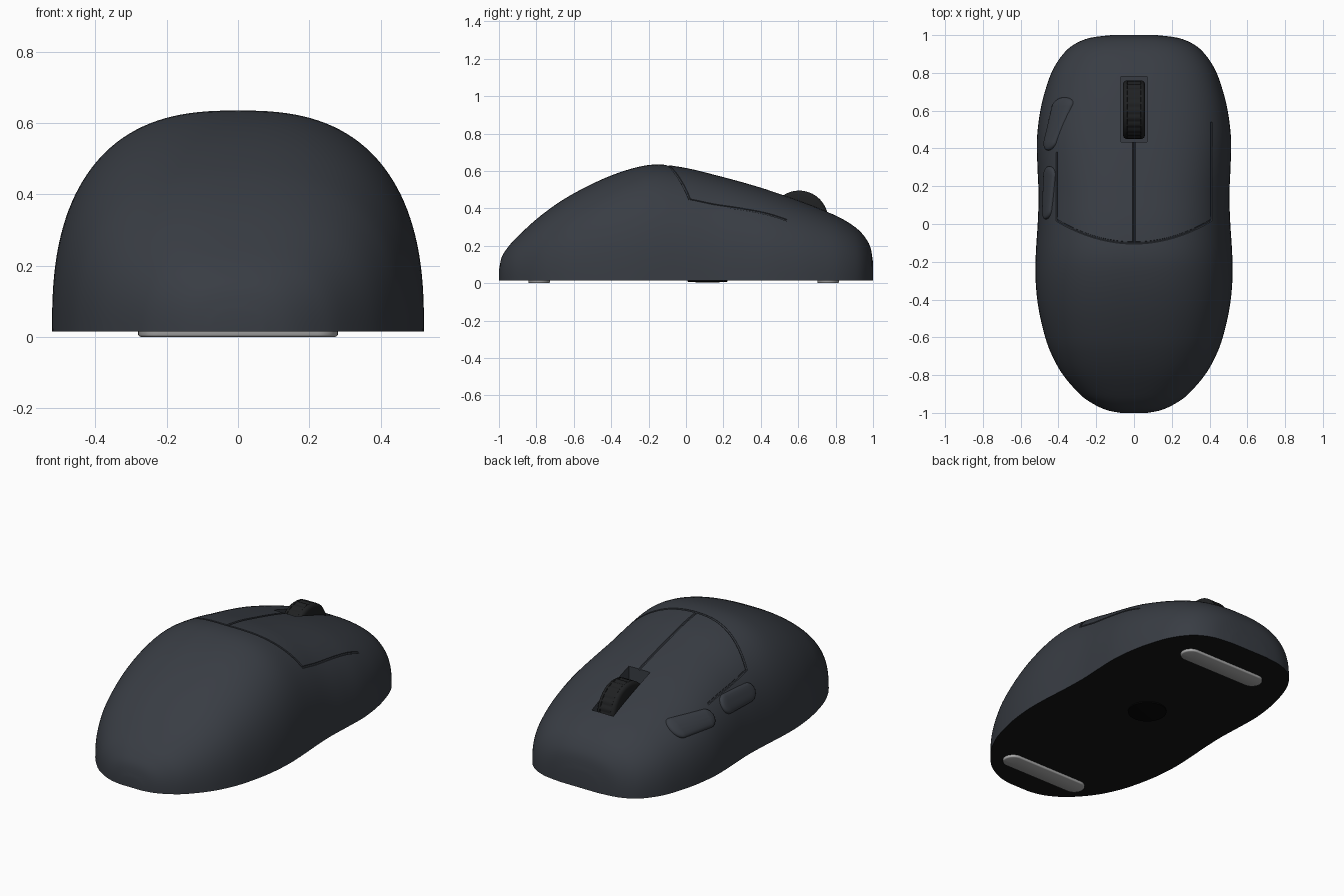
import bpy, bmesh, math
from mathutils import Vector

if "Cube" in bpy.data.objects:
    bpy.data.objects.remove(bpy.data.objects["Cube"])

BASE = 0.015          # underside height
POWER = 2.6           # superellipse power of the cross-section


def material(name, r, g, b):
    m = bpy.data.materials.new(name)
    m.diffuse_color = (r, g, b, 1)
    m.use_nodes = True
    m.node_tree.nodes["Principled BSDF"].inputs["Base Color"].default_value = m.diffuse_color
    return m


SHELL = material("shell_grey", 0.04, 0.046, 0.057)
BLACK = material("base_black", 0.007, 0.0075, 0.008)
RUBBER = material("wheel_rubber", 0.014, 0.015, 0.016)
GLIDE = material("glide_grey", 0.40, 0.40, 0.40)


def finish(name, bm, *mats):
    bmesh.ops.recalc_face_normals(bm, faces=bm.faces)
    me = bpy.data.meshes.new(name)
    bm.to_mesh(me)
    bm.free()
    for m in mats:
        me.materials.append(m)
    ob = bpy.data.objects.new(name, me)
    bpy.context.collection.objects.link(ob)
    return ob


def activate(ob):
    bpy.ops.object.select_all(action='DESELECT')
    ob.select_set(True)
    bpy.context.view_layer.objects.active = ob


def smooth(ob, angle=35):
    activate(ob)
    bpy.ops.object.shade_smooth_by_angle(angle=math.radians(angle))


def loft(rings, cap=True, last_mat=0):
    """Skin a list of closed rings; the closing strip can take another material."""
    bm = bmesh.new()
    vs = [[bm.verts.new(p) for p in ring] for ring in rings]
    n = len(vs[0])
    for a, b in zip(vs, vs[1:]):
        for j in range(n):
            k = (j + 1) % n
            f = bm.faces.new((a[j], a[k], b[k], b[j]))
            if j == n - 1:
                f.material_index = last_mat
    if cap:
        bm.faces.new(vs[0])
        bm.faces.new(vs[-1])
    return bm


# Body stations: y, half width, top height
KEYS = [Vector(k) for k in [
    (-1.0, .07, .07), (-.985, .145, .14), (-.95, .22, .195), (-.9, .288, .25),
    (-.8, .375, .342), (-.7, .432, .418), (-.6, .47, .48), (-.45, .505, .555),
    (-.3, .521, .61), (-.16, .52, .635), (0, .51, .616), (.15, .505, .58),
    (.3, .511, .54), (.45, .514, .495), (.6, .496, .443), (.72, .466, .397),
    (.82, .428, .352), (.9, .375, .303), (.95, .318, .255), (.985, .235, .195),
    (1.0, .12, .11)]]


def spline(pts, steps):
    out = []
    for i in range(len(pts) - 1):
        p0, p1, p2, p3 = (pts[min(max(i + k, 0), len(pts) - 1)] for k in (-1, 0, 1, 2))
        for s in range(steps):
            t = s / steps
            out.append(p1 + 0.5 * t * (p2 - p0 + t * (2 * p0 - 5 * p1 + 4 * p2 - p3
                       + t * (3 * p1 - p0 - 3 * p2 + p3))))
    return out + [pts[-1]]


ROWS = spline(KEYS, 4)


def station(y):
    for a, b in zip(ROWS, ROWS[1:]):
        if a.x <= y <= b.x and b.x > a.x:
            r = a.lerp(b, (y - a.x) / (b.x - a.x))
            return r.y, r.z
    return ROWS[-1].y, ROWS[-1].z


def on_top(x, y):
    w, h = station(y)
    s = max(0, 1 - min(1, abs(x) / w) ** POWER) ** (1 / POWER)
    return Vector((x, y, BASE + (h - BASE) * s))


def on_left(y, z):
    w, h = station(y)
    s = min(1, max(0, (z - BASE) / (h - BASE)))
    return Vector((-w * (1 - s ** POWER) ** (1 / POWER), y, z))


# Shell
SEG = 72
rings = []
for y, w, h in ROWS:
    ring = []
    for j in range(SEG + 1):
        c, s = math.cos(math.pi * j / SEG), max(0, math.sin(math.pi * j / SEG))
        if j in (0, SEG):
            s = 0
        ring.append((math.copysign(w * abs(c) ** (2 / POWER), c), y,
                     BASE + (h - BASE) * s ** (2 / POWER)))
    rings.append(ring)
body = finish("mouse_body", loft(rings, True, 1), SHELL, BLACK)


def cut(cutter):
    activate(body)
    mod = body.modifiers.new("cut", 'BOOLEAN')
    mod.operation = 'DIFFERENCE'
    mod.solver = 'EXACT'
    mod.object = cutter
    bpy.ops.object.modifier_apply(modifier=mod.name)
    bpy.data.objects.remove(cutter)


def groove(points, radius=0.007):
    cu = bpy.data.curves.new("seam_cutter", 'CURVE')
    cu.dimensions = '3D'
    cu.bevel_depth = radius
    cu.bevel_resolution = 1
    cu.use_fill_caps = True
    sp = cu.splines.new('POLY')
    sp.points.add(len(points) - 1)
    for p, co in zip(sp.points, points):
        p.co = (*co, 1)
    ob = bpy.data.objects.new("seam_cutter", cu)
    bpy.context.collection.objects.link(ob)
    activate(ob)
    bpy.ops.object.convert(target='MESH')
    cut(bpy.context.view_layer.objects.active)


# Seams around the click panels
right = [on_top(.41, .54 - .52 * i / 16) for i in range(16)]
arc = [on_top(x, -.10 + .12 * (x / .41) ** 2)
       for x in (.41 - .82 * i / 32 for i in range(33))]
left = [on_top(-.41, .02 + .36 * i / 12) for i in range(1, 13)]
groove(right + arc + left)
groove([on_top(0, -.10 + .56 * i / 20) for i in range(21)])

# Scroll wheel slot
bm = bmesh.new()
bmesh.ops.create_cube(bm, size=1)
bmesh.ops.scale(bm, vec=(.14, .345, .65), verts=bm.verts)
bmesh.ops.translate(bm, vec=(0, .6075, .495), verts=bm.verts)
cut(finish("slot_cutter", bm))
smooth(body)

# Scroll wheel with ribbed tread
rings = []
for x, r, rib in [(-.058, .03, 0), (-.058, .135, 0), (-.054, .147, 0), (-.045, .154, 0),
                  (-.036, .155, 0), (-.034, .155, .005), (.034, .155, .005),
                  (.036, .155, 0), (.045, .154, 0), (.054, .147, 0), (.058, .135, 0),
                  (.058, .03, 0)]:
    rings.append([(x, .605 + (r - rib * (j // 2 % 2)) * math.cos(math.tau * j / 96),
                   .34 + (r - rib * (j // 2 % 2)) * math.sin(math.tau * j / 96))
                  for j in range(96)])
smooth(finish("scroll_wheel", loft(rings), RUBBER))


def stadium(half_len, half_wid, n=16):
    """Outline of a rounded bar, long axis first."""
    pts = []
    for side in (1, -1):
        for i in range(n + 1):
            a = -math.pi / 2 + math.pi * i / n
            pts.append((side * (half_len - half_wid + half_wid * math.cos(a)),
                        side * half_wid * math.sin(a)))
    return pts


# Side buttons hugging the left flank
OUT = Vector((-.87, 0, .49))
for name, yc, zc, length, width in [("rear_side_button", .165, .345, .14, .05),
                                    ("front_side_button", .53, .325, .14, .045)]:
    rings = []
    for inset, lift in [(0, -.02), (0, .006), (.003, .011), (.008, .0145), (.016, .0165),
                        (.028, .0175), (.04, .0175)]:
        rings.append([on_left(yc + u, zc + v) + OUT * lift
                      for u, v in stadium(length - inset, width - inset)])
    smooth(finish(name, loft(rings), SHELL), 50)

# Glide feet
for name, yc in [("front_glide_foot", .76), ("rear_glide_foot", -.785)]:
    rings = [[(u, yc + v, z) for u, v in stadium(.28 - i, .058 - i)]
             for i, z in [(0, .02), (0, .005), (.002, .002), (.006, 0)]]
    smooth(finish(name, loft(rings), GLIDE), 50)

# Sensor disc
rings = [[(r * math.cos(math.tau * j / 48), .115 + r * math.sin(math.tau * j / 48), z)
          for j in range(48)] for r, z in [(.107, .02), (.107, .008), (.05, .004)]]
smooth(finish("sensor_window", loft(rings), material("sensor_black", .002, .002, .002)))
